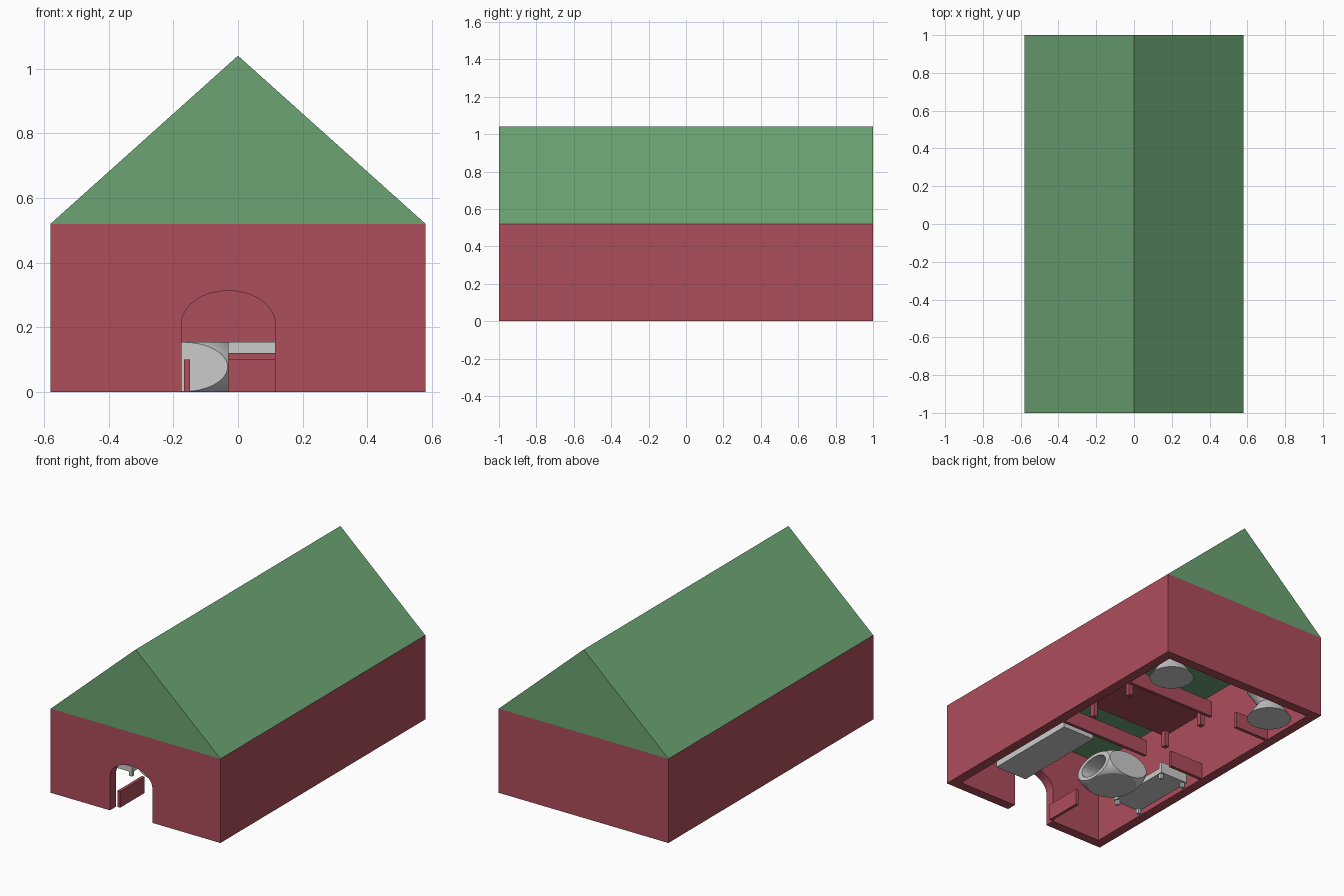
import bpy, bmesh, math
from mathutils import Vector

if "Cube" in bpy.data.objects:
    bpy.data.objects.remove(bpy.data.objects["Cube"])


def material(name, color):
    m = bpy.data.materials.new(name)
    m.diffuse_color = (*color, 1)
    m.use_nodes = True
    m.node_tree.nodes["Principled BSDF"].inputs["Base Color"].default_value = m.diffuse_color
    return m


RED = material("red", (0.42, 0.075, 0.105))
GREEN = material("green", (0.15, 0.37, 0.17))


def finish(bm, name, mat=None, smooth=False):
    bmesh.ops.recalc_face_normals(bm, faces=bm.faces[:])
    mesh = bpy.data.meshes.new(name)
    bm.to_mesh(mesh)
    bm.free()
    ob = bpy.data.objects.new(name, mesh)
    bpy.context.collection.objects.link(ob)
    if mat:
        mesh.materials.append(mat)
    if smooth:
        bpy.ops.object.select_all(action='DESELECT')
        ob.select_set(True)
        bpy.context.view_layer.objects.active = ob
        bpy.ops.object.shade_smooth_by_angle(angle=math.radians(25))
    return ob


def box(name, x, y, z, mat=None):
    bm = bmesh.new()
    bmesh.ops.create_cube(bm, size=1)
    for v in bm.verts:
        v.co = [(a + b) / 2 + c * (b - a) for (a, b), c in zip((x, y, z), v.co)]
    return finish(bm, name, mat)


def prism(name, profile, y0, y1, mat):
    # x-z outline extruded along y
    bm = bmesh.new()
    f = bm.faces.new([bm.verts.new((x, y0, z)) for x, z in profile])
    new = bmesh.ops.extrude_face_region(bm, geom=[f])["geom"]
    for v in new:
        if isinstance(v, bmesh.types.BMVert):
            v.co.y = y1
    return finish(bm, name, mat)


W, T, H = 0.58, 0.06, 0.52

# Outer walls, the front one with an arched doorway
arch = [(-0.03 + 0.145 * math.cos(a), 0.21 + 0.103 * math.sin(a))
        for a in (math.pi * i / 24 for i in range(25))]
prism("front_wall", [(0.115, 0)] + [(W, 0), (W, H), (-W, H), (-W, 0), (-0.175, 0)] + arch[::-1],
      -1, -1 + T, RED)
box("back_wall", (-W, W), (1 - T, 1), (0, H), RED)
box("left_wall", (-W, -W + T), (-1 + T, 1 - T), (0, H), RED)
box("right_wall", (W - T, W), (-1 + T, 1 - T), (0, H), RED)

# Gable roof
prism("roof", [(-W, H), (W, H), (0, 1.04)], -1, 1, GREEN)

# Low partitions
box("entry_partition", (-0.167, -0.148), (-0.94, -0.70), (0, 0.1), RED)
for label, y in (("middle", -0.015), ("rear", 0.575)):
    box(label + "_partition_left", (-W + T, -0.285), (y - 0.01, y + 0.01), (0, 0.1), RED)
    box(label + "_partition_right", (-0.1, W - T), (y - 0.01, y + 0.01), (0, 0.1), RED)

# Table with a grey slab on top
box("table_top", (-0.15, 0.45), (0.1, 0.5), (0.1, 0.12), RED)
box("table_slab", (-0.14, 0.44), (0.11, 0.49), (0.12, 0.155))
for x in (-0.12, 0.42):
    for y in (0.14, 0.46):
        box("table_leg", (x - 0.015, x + 0.015), (y - 0.015, y + 0.015), (0, 0.1), RED)

# Bed with headboard and legs
box("bed_base", (-0.515, -0.325), (-0.57, -0.16), (0.03, 0.065))
box("bed_headboard", (-0.515, -0.325), (-0.16, -0.14), (0.03, 0.1))
for x in (-0.50, -0.34):
    for y in (-0.555, -0.16):
        box("bed_leg", (x - 0.01, x + 0.01), (y - 0.01, y + 0.01), (0, 0.03))

# Floor mattress
box("floor_mattress", (0.26, 0.48), (-0.67, -0.06), (0, 0.06))


# Rounded oven: sphere trimmed to a cube, with an opening on the right
def oven():
    bm = bmesh.new()
    bmesh.ops.create_uvsphere(bm, u_segments=64, v_segments=32, radius=1.405)
    normals = [Vector(n) for n in ((-1, 0, 0), (0, 1, 0), (0, -1, 0), (0, 0, 1), (0, 0, -1), (1, 0, 0))]
    for n in normals:
        bmesh.ops.bisect_plane(bm, geom=bm.verts[:] + bm.edges[:] + bm.faces[:],
                               plane_co=n, plane_no=n, clear_outer=True)
        rim = [e for e in bm.edges if e.is_boundary]
        if n.x < 0.5:
            bmesh.ops.holes_fill(bm, edges=rim, sides=0)
    for scale, depth in ((0.75, 0), (1, -1.5)):
        new = bmesh.ops.extrude_edge_only(bm, edges=rim)["geom"]
        for v in new:
            if isinstance(v, bmesh.types.BMVert):
                v.co = (v.co.x + depth, v.co.y * scale, v.co.z * scale)
        rim = [e for e in new if isinstance(e, bmesh.types.BMEdge) and e.is_boundary]
    bmesh.ops.holes_fill(bm, edges=rim, sides=0)
    for v in bm.verts:
        v.co = (-0.17 + 0.14 * v.co.x, -0.4 + 0.145 * v.co.y, 0.0775 + 0.0775 * v.co.z)
    finish(bm, "oven", smooth=True)


oven()


# Waisted stools in the rear room
def stool(name, cx, cy):
    bm = bmesh.new()
    rings = []
    n = 32
    for r, z in ((0.128, 0), (0.065, 0.09), (0.128, 0.18)):
        rings.append([bm.verts.new((cx + r * math.cos(2 * math.pi * i / n),
                                    cy + r * math.sin(2 * math.pi * i / n), z)) for i in range(n)])
    for a, b in zip(rings, rings[1:]):
        for i in range(n):
            bm.faces.new((a[i], a[(i + 1) % n], b[(i + 1) % n], b[i]))
    bm.faces.new(rings[0])
    bm.faces.new(rings[-1])
    finish(bm, name, smooth=True)


stool("left_stool", -0.37, 0.78)
stool("right_stool", 0.37, 0.78)
